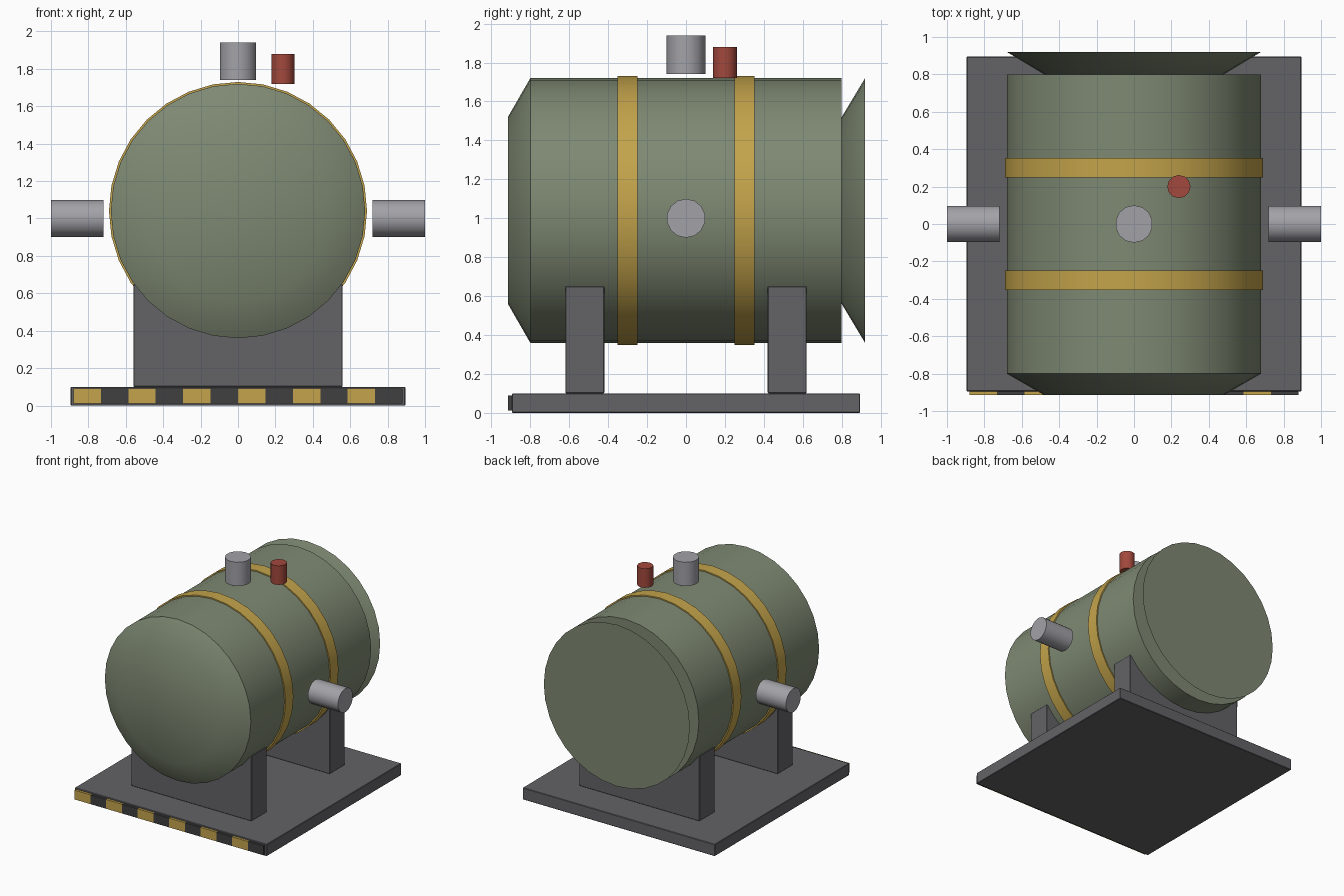
import bpy
import math
from mathutils import Vector

cube = bpy.data.objects.get("Cube")
if cube:
    bpy.data.objects.remove(cube, do_unlink=True)


def make_material(name, r, g, b):
    mat = bpy.data.materials.new(name)
    mat.use_nodes = True
    mat.diffuse_color = (r, g, b, 1)
    mat.node_tree.nodes["Principled BSDF"].inputs["Base Color"].default_value = (r, g, b, 1)
    return mat


olive = make_material("olive paint", 0.21, 0.25, 0.17)
yellow = make_material("warning yellow", 0.55, 0.37, 0.07)
red = make_material("valve red", 0.36, 0.065, 0.045)
steel = make_material("pipe steel", 0.36, 0.36, 0.39)
dark = make_material("dark frame", 0.125, 0.125, 0.135)
black = make_material("stripe black", 0.05, 0.05, 0.052)


def tube(name, start, end, r_start, r_end, sides, mat):
    """Closed cylinder or cone frustum between two points."""
    start, end = Vector(start), Vector(end)
    axis = end - start
    bpy.ops.mesh.primitive_cone_add(
        vertices=sides, radius1=r_start, radius2=r_end, depth=axis.length,
        location=(start + end) / 2,
        rotation=axis.to_track_quat('Z', 'Y').to_euler())
    obj = bpy.context.object
    obj.name = name
    obj.data.materials.append(mat)
    bpy.ops.object.shade_smooth_by_angle(angle=math.radians(32))
    return obj


def box(name, low, high, mat):
    """Box between two corners with a tiny chamfer."""
    low, high = Vector(low), Vector(high)
    bpy.ops.mesh.primitive_cube_add(size=1, location=(low + high) / 2)
    obj = bpy.context.object
    obj.name = name
    obj.scale = high - low
    bpy.ops.object.transform_apply(location=False, rotation=False, scale=True)
    obj.data.materials.append(mat)
    bevel = obj.modifiers.new("chamfer", 'BEVEL')
    bevel.width = 0.004
    bevel.segments = 1
    return obj


AXIS_Z = 1.04
R = 0.68

# Tank with a tapered front cap and a flared rear cap
tube("tank_body", (0, -0.8, AXIS_Z), (0, 0.8, AXIS_Z), R, R, 32, olive)
tube("front_cap", (0, -0.8, AXIS_Z), (0, -0.915, AXIS_Z), R, 0.48, 32, olive)
tube("rear_cap", (0, 0.8, AXIS_Z), (0, 0.92, AXIS_Z), 0.48, R, 32, olive)

# Bands and saddles, front and rear
for label, side in (("front", -1), ("rear", 1)):
    y = side * 0.3
    tube(label + "_band", (0, y - 0.052, AXIS_Z), (0, y + 0.052, AXIS_Z),
         0.69, 0.69, 32, yellow)
    y = side * 0.52
    box(label + "_saddle", (-0.56, y - 0.1, 0.1), (0.56, y + 0.1, 0.65), dark)

# Pipe stubs and valve
tube("top_pipe", (0, 0, 1.74), (0, 0, 1.94), 0.1, 0.1, 14, steel)
for label, side in (("left", 1), ("right", -1)):
    tube(label + "_pipe", (side * 0.72, 0, 1), (side, 0, 1), 0.1, 0.1, 14, steel)
tube("valve", (0.24, 0.2, 1.72), (0.24, 0.2, 1.88), 0.062, 0.062, 12, red)

# Base plate
box("base_plate", (-0.895, -0.895, 0), (0.895, 0.895, 0.1), dark)

# Striped bar along the front edge of the base
COUNT, HALF = 12, 0.88
step = 2 * HALF / COUNT
verts, faces = [], []
for i in range(COUNT + 1):
    x = -HALF + i * step
    verts += [(x, -0.915, 0.012), (x, -0.89, 0.012), (x, -0.89, 0.09), (x, -0.915, 0.09)]
for i in range(COUNT):
    a, b = 4 * i, 4 * i + 4
    faces += [(a + k, a + (k + 1) % 4, b + (k + 1) % 4, b + k) for k in range(4)]
faces += [(3, 2, 1, 0), tuple(4 * COUNT + k for k in range(4))]
mesh = bpy.data.meshes.new("hazard_bar")
mesh.from_pydata(verts, [], faces)
mesh.materials.append(yellow)
mesh.materials.append(black)
for poly in mesh.polygons:
    cell = int((poly.center.x + HALF) / step)
    poly.material_index = min(cell, COUNT - 1) % 2
# Outward winding
import bmesh
bm = bmesh.new()
bm.from_mesh(mesh)
bmesh.ops.recalc_face_normals(bm, faces=bm.faces)
bm.to_mesh(mesh)
bm.free()
bpy.context.collection.objects.link(bpy.data.objects.new("hazard_bar", mesh))
